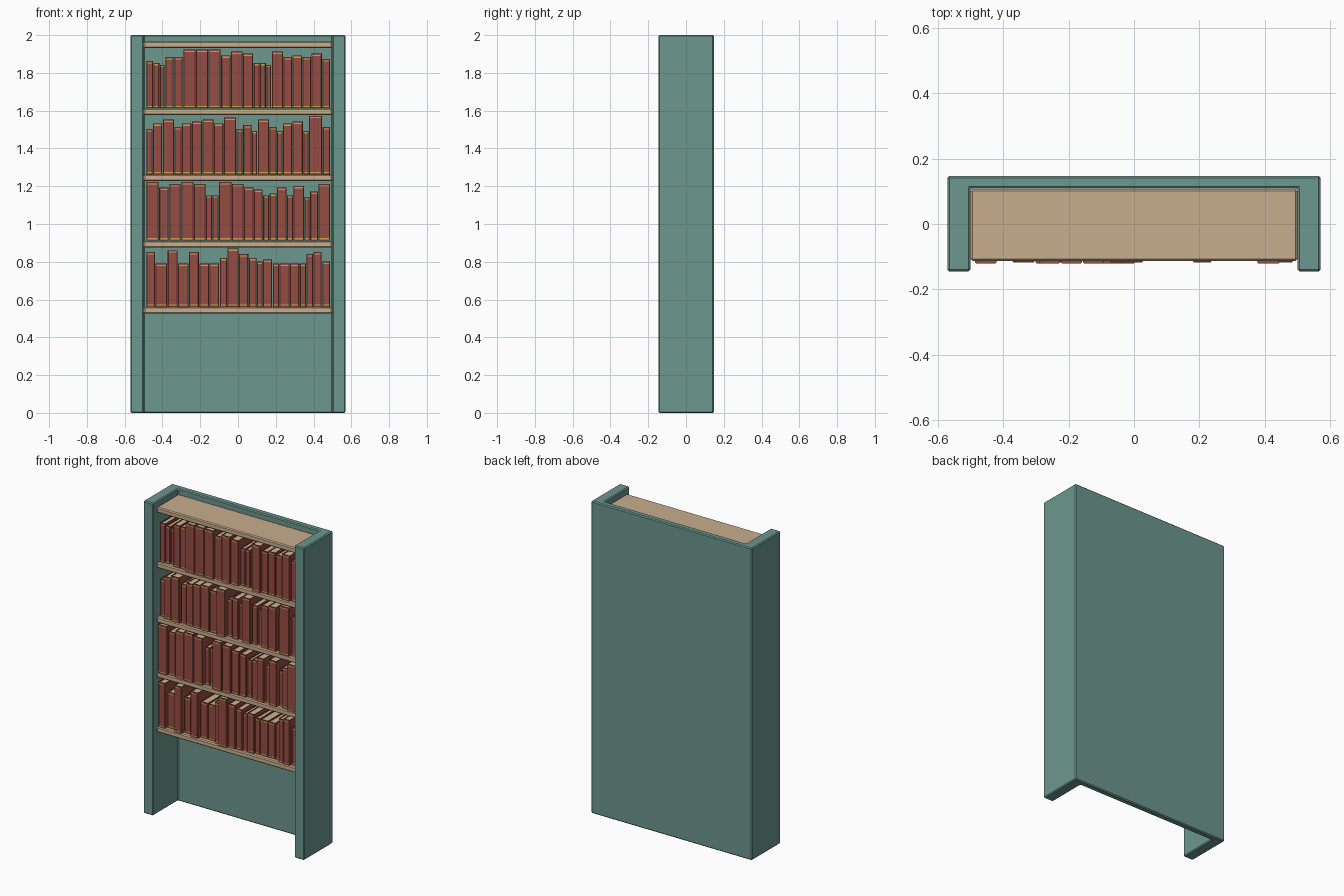
import bpy, bmesh
from mathutils import Matrix, Vector

if "Cube" in bpy.data.objects:
    bpy.data.objects.remove(bpy.data.objects["Cube"])


def material(name, rgb):
    m = bpy.data.materials.new(name)
    m.diffuse_color = (*rgb, 1)
    m.use_nodes = True
    m.node_tree.nodes["Principled BSDF"].inputs["Base Color"].default_value = m.diffuse_color
    return m


TEAL = material("painted_teal", (0.15, 0.31, 0.27))
WOOD = material("pale_wood", (0.58, 0.42, 0.27))
RED = material("red_cover", (0.30, 0.075, 0.055))
PAPER = material("paper", (0.62, 0.45, 0.28))
GOLD = material("gold_band", (0.62, 0.36, 0.08))


def add_box(bm, lo, hi):
    lo, hi = Vector(lo), Vector(hi)
    mat = Matrix.Translation((lo + hi) / 2) @ Matrix.Diagonal((*(hi - lo), 1))
    bmesh.ops.create_cube(bm, size=1, matrix=mat)


def add_prism(bm, outline, z0, z1):
    face = bm.faces.new([bm.verts.new((x, y, z0)) for x, y in outline])
    top = bmesh.ops.extrude_face_region(bm, geom=[face])["geom"]
    verts = [g for g in top if isinstance(g, bmesh.types.BMVert)]
    bmesh.ops.translate(bm, verts=verts, vec=(0, 0, z1 - z0))


def finish(bm, name, mat, bevel=0):
    bmesh.ops.recalc_face_normals(bm, faces=bm.faces[:])
    mesh = bpy.data.meshes.new(name)
    bm.to_mesh(mesh)
    bm.free()
    mesh.materials.append(mat)
    ob = bpy.data.objects.new(name, mesh)
    bpy.context.collection.objects.link(ob)
    if bevel:
        mod = ob.modifiers.new("bevel", "BEVEL")
        mod.width = bevel
        mod.segments = 1
    return ob


# Case: sides and back as one U-shaped section, open at top and bottom
half = [(0.57, 0.147), (0.57, -0.145), (0.50, -0.145), (0.50, 0.108)]
bm = bmesh.new()
add_prism(bm, half + [(-x, y) for x, y in reversed(half)], 0, 2)
finish(bm, "case", TEAL, 0.006)

# Shelves
SHELF_TOPS = [1.966, 1.612, 1.262, 0.911, 0.56]
for i, z in enumerate(SHELF_TOPS):
    bm = bmesh.new()
    add_box(bm, (-0.499, -0.113, z - 0.035), (0.499, 0.107, z))
    finish(bm, f"shelf_{i + 1}", WOOD, 0.006)

# Books: heights in hundredths; thicker and deeper where taller
HEIGHTS = [
    [25, 24, 23, 27, 27, 31, 31, 31, 28, 30, 29, 24, 24, 23, 30, 27, 28, 27, 29, 26],
    [24, 27, 29, 25, 27, 28, 29, 27, 30, 24, 26, 23, 29, 25, 23, 27, 28, 23, 31, 25],
    [31, 28, 30, 31, 30, 24, 24, 31, 30, 28, 27, 24, 25, 28, 24, 29, 23, 26, 30],
    [29, 23, 30, 23, 29, 23, 23, 26, 31, 28, 26, 24, 25, 23, 23, 23, 23, 28, 29, 24],
]
LOW_WIDTHS = [9, 12, 10, 11, 10, 10, 10, 7.5, 11.5, 9.5,
              8, 6, 9.5, 6.5, 10.5, 9.5, 6.5, 7, 8.5, 8]

for row, heights in enumerate(HEIGHTS):
    widths = LOW_WIDTHS if row == 3 else [(h - 17) * 0.8 for h in heights]
    scale = 0.975 / sum(widths)
    covers, pages, bands = bmesh.new(), bmesh.new(), bmesh.new()
    x, z = -0.487, SHELF_TOPS[row + 1] + 0.001
    for h, w in zip(heights, widths):
        h, w = h / 100, w * scale
        x0, x1, t = x + 0.0015, x + w - 0.0015, 0.004
        front, back = -0.12 + (0.31 - h) * 0.4, 0.09
        # Cover wraps spine and both boards
        c = 0.003
        add_prism(covers, [(x0, back), (x0, front + c), (x0 + c, front),
                           (x1 - c, front), (x1, front + c), (x1, back),
                           (x1 - t, back), (x1 - t, front + t + 0.002),
                           (x0 + t, front + t + 0.002), (x0 + t, back)], z, z + h)
        # Page block, set in slightly
        add_box(pages, (x0 + t, front + t + 0.002, z + 0.005),
                (x1 - t, back - 0.006, z + h - 0.005))
        # Gold bands near the ends of the spine
        for zb in (z + 0.007, z + h - 0.013):
            add_box(bands, (x0 + c, front - 0.001, zb), (x1 - c, front + 0.002, zb + 0.006))
        x += w
    finish(covers, f"book_covers_{row + 1}", RED)
    finish(pages, f"book_pages_{row + 1}", PAPER)
    finish(bands, f"book_bands_{row + 1}", GOLD)
